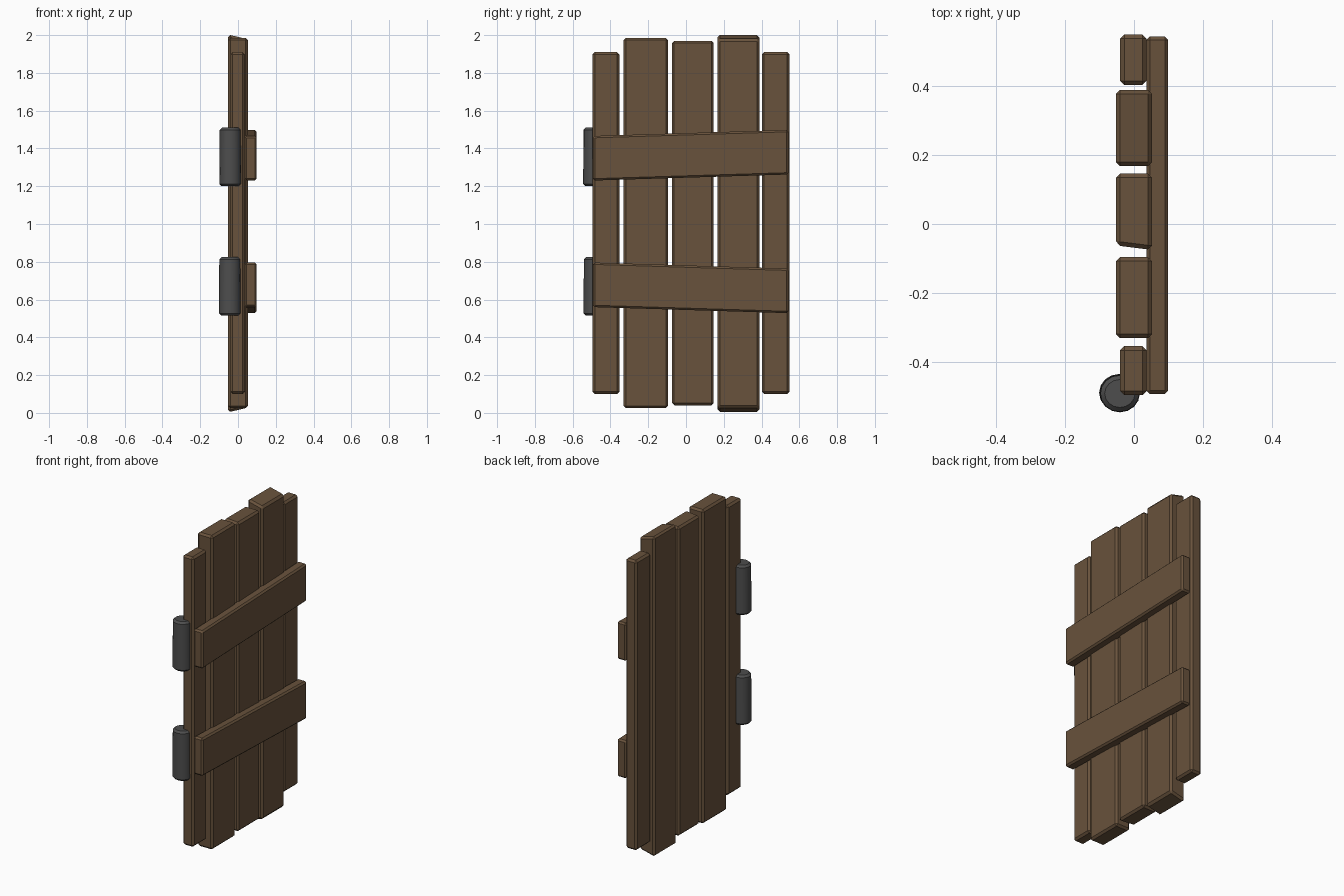
import bpy, bmesh, math

if "Cube" in bpy.data.objects:
    bpy.data.objects.remove(bpy.data.objects["Cube"])


def material(name, rgb):
    m = bpy.data.materials.new(name)
    m.diffuse_color = (*rgb, 1)
    m.use_nodes = True
    m.node_tree.nodes["Principled BSDF"].inputs["Base Color"].default_value = m.diffuse_color
    return m


wood = material("wood", (0.14, 0.085, 0.045))
iron = material("iron", (0.075, 0.075, 0.075))


def finish(name, bm, mat, bevel):
    bmesh.ops.recalc_face_normals(bm, faces=bm.faces)
    # chamfer every hard edge
    hard = [e for e in bm.edges if e.calc_face_angle(0) > math.radians(50)]
    bmesh.ops.bevel(bm, geom=hard, offset=bevel, segments=1, affect='EDGES')
    mesh = bpy.data.meshes.new(name)
    bm.to_mesh(mesh)
    bm.free()
    mesh.materials.append(mat)
    ob = bpy.data.objects.new(name, mesh)
    bpy.context.collection.objects.link(ob)
    return ob


def board(name, x, y, z, bevel=0.012, shape=None):
    """Chamfered box between ranges; shape(x, y, z side signs) gives an offset."""
    bm = bmesh.new()
    bmesh.ops.create_cube(bm, size=2)
    for v in bm.verts:
        s = tuple(1 if c > 0 else -1 for c in v.co)
        d = shape(*s) if shape else (0, 0, 0)
        for i, r in enumerate((x, y, z)):
            v.co[i] = r[s[i] > 0] + d[i]
    return finish(name, bm, mat=wood, bevel=bevel)


# Upright planks
thin, thick = (-0.04, 0.036), (-0.052, 0.052)
board("plank_1", thin, (-0.495, -0.353), (0.10, 1.91))
board("plank_2", thick, (-0.33, -0.095), (0.025, 1.985))
board("plank_3", thick, (-0.075, 0.146), (0.04, 1.97),
      shape=lambda sx, sy, sz: (0, 0.013 if sx < 0 and sy < 0 else 0, 0))
board("plank_4", thick, (0.167, 0.388), (0.003, 2.003),
      shape=lambda sx, sy, sz: (0, 0, -0.025 * sz if sx > 0 else 0))
board("plank_5", thin, (0.402, 0.548), (0.10, 1.91))

# Sloping cross battens
for name, low, rise in (("lower_batten", 0.56, -0.032), ("upper_batten", 1.23, 0.032)):
    board(name, (0.036, 0.099), (-0.492, 0.542), (low, low + 0.236), bevel=0.010,
          shape=lambda sx, sy, sz: (0, 0, rise if sy > 0 else 0))

# Hinge barrels
for name, x, y, z in (("lower_hinge", -0.043, -0.488, 0.67),
                      ("upper_hinge", -0.041, -0.490, 1.355)):
    bm = bmesh.new()
    bmesh.ops.create_cone(bm, cap_ends=True, segments=16, radius1=0.058,
                          radius2=0.056, depth=0.31)
    for v in bm.verts:
        v.co.x += x
        v.co.y = v.co.y * 0.94 + y
        v.co.z += z
    ob = finish(name, bm, iron, 0.012)
    bpy.context.view_layer.objects.active = ob
    ob.select_set(True)
    bpy.ops.object.shade_smooth_by_angle(angle=math.radians(30))
    ob.select_set(False)
